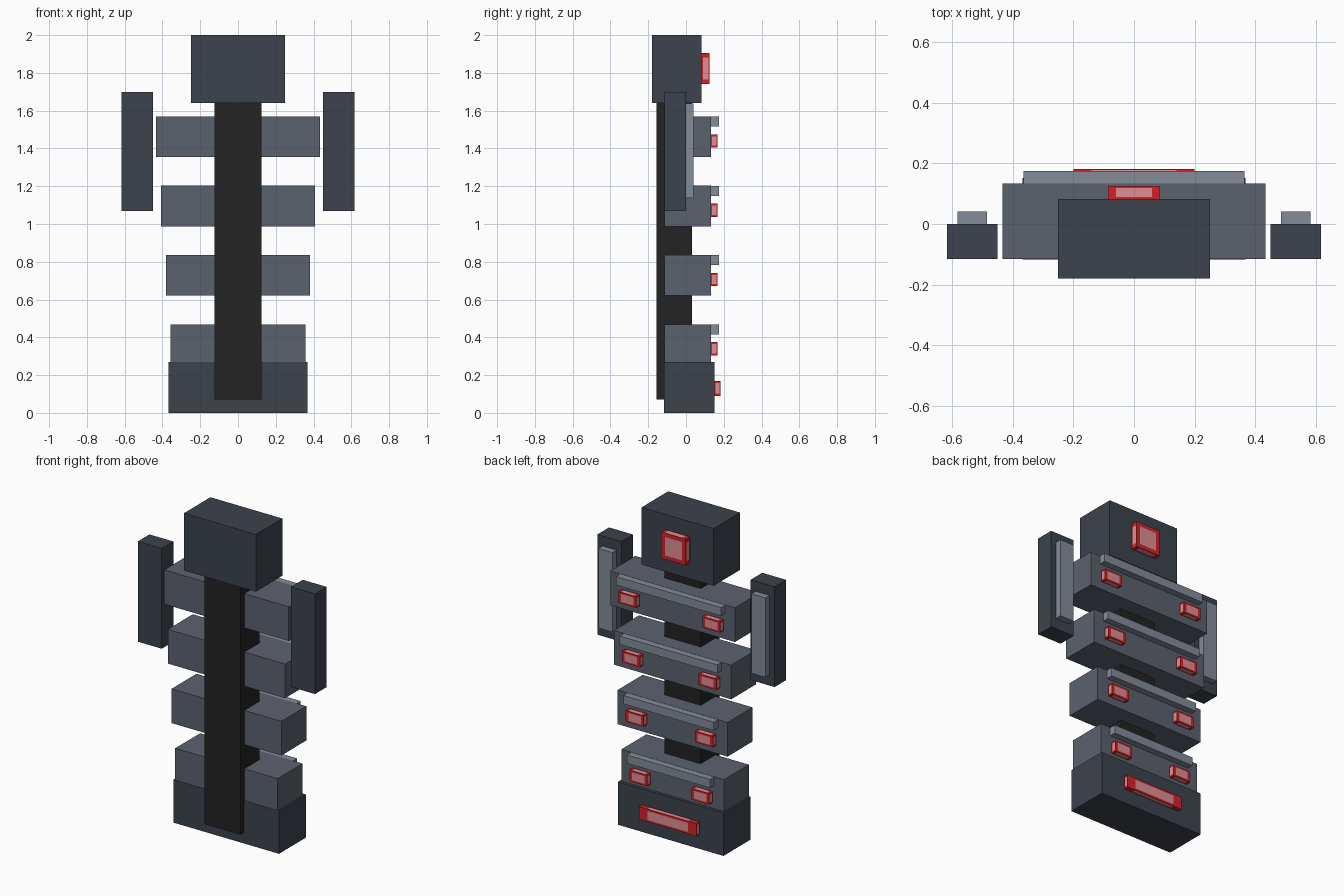
import bpy, bmesh
from mathutils import Vector

if "Cube" in bpy.data.objects:
    bpy.data.objects.remove(bpy.data.objects["Cube"])


def material(name, hex_rgb):
    def lin(c):
        c /= 255
        return c / 12.92 if c <= 0.04045 else ((c + 0.055) / 1.055) ** 2.4
    m = bpy.data.materials.new(name)
    m.diffuse_color = (*[lin(int(hex_rgb[i:i + 2], 16)) for i in (0, 2, 4)], 1)
    m.use_nodes = True
    m.node_tree.nodes["Principled BSDF"].inputs["Base Color"].default_value = m.diffuse_color
    return m


DARK = material("dark_slate", "3c424d")
MID = material("mid_grey", "5b626e")
PALE = material("pale_grey", "838c99")
BLACK = material("black", "232323")
RED = material("red", "d2222a")
PINK = material("pink_glow", "dc9094")


def box(name, x, y, z, mats, border=None):
    """Box from (min, max) ranges; with border, every face gets a framed centre panel."""
    lo, hi = Vector((x[0], y[0], z[0])), Vector((x[1], y[1], z[1]))
    mid, size = (lo + hi) / 2, hi - lo
    bm = bmesh.new()
    bmesh.ops.create_cube(bm, size=1)
    if border:
        inner = 0.5 - border
        for axis in range(3):
            n = Vector((0, 0, 0))
            n[axis] = 1
            for s in (-inner, inner):
                bmesh.ops.bisect_plane(bm, geom=bm.verts[:] + bm.edges[:] + bm.faces[:],
                                       plane_co=n * s, plane_no=n)
        for f in bm.faces:
            c = f.calc_center_median()
            f.material_index = int(sum(abs(v) < inner for v in c) >= 2)
    for v in bm.verts:
        v.co = Vector([v.co[i] * size[i] for i in range(3)])
    me = bpy.data.meshes.new(name)
    bm.to_mesh(me)
    bm.free()
    for m in mats:
        me.materials.append(m)
    ob = bpy.data.objects.new(name, me)
    ob.location = mid
    bpy.context.collection.objects.link(ob)
    return ob


def light(name, cx, half, y, z):
    box(name, (cx - half, cx + half), y, z, [RED, PINK], 0.15)


# Spine, head and base
box("spine", (-0.125, 0.125), (-0.155, 0.033), (0.07, 1.66), [BLACK])
box("head", (-0.25, 0.25), (-0.18, 0.083), (1.64, 2.0), [DARK])
light("head_light", 0, 0.085, (0.083, 0.125), (1.74, 1.905))
box("base", (-0.367, 0.367), (-0.117, 0.152), (0, 0.27), [DARK])
light("base_light", 0, 0.2, (0.152, 0.182), (0.09, 0.17))

# Ribs, narrowing downwards, each with a top trim and two lights
for i in range(4):
    half = 0.433 - 0.0255 * i
    z = 1.355 - 0.367 * i
    box(f"rib_{i + 1}", (-half, half), (-0.115, 0.133), (z, z + 0.215), [MID])
    t = half - 0.068
    box(f"rib_trim_{i + 1}", (-t, t), (0.133, 0.174), (z + 0.161, z + 0.214), [PALE])
    for s, side in ((-1, "left"), (1, "right")):
        light(f"rib_light_{i + 1}_{side}", s * (half - 0.141), 0.062,
              (0.133, 0.167), (z + 0.05, z + 0.12))

# Shoulder plates with rear strips
for s, side in ((-1, "left"), (1, "right")):
    box(f"shoulder_plate_{side}", sorted((s * 0.45, s * 0.616)), (-0.115, 0.0), (1.07, 1.70), [DARK])
    box(f"shoulder_strip_{side}", sorted((s * 0.484, s * 0.581)), (0.0, 0.041), (1.137, 1.637), [PALE])
